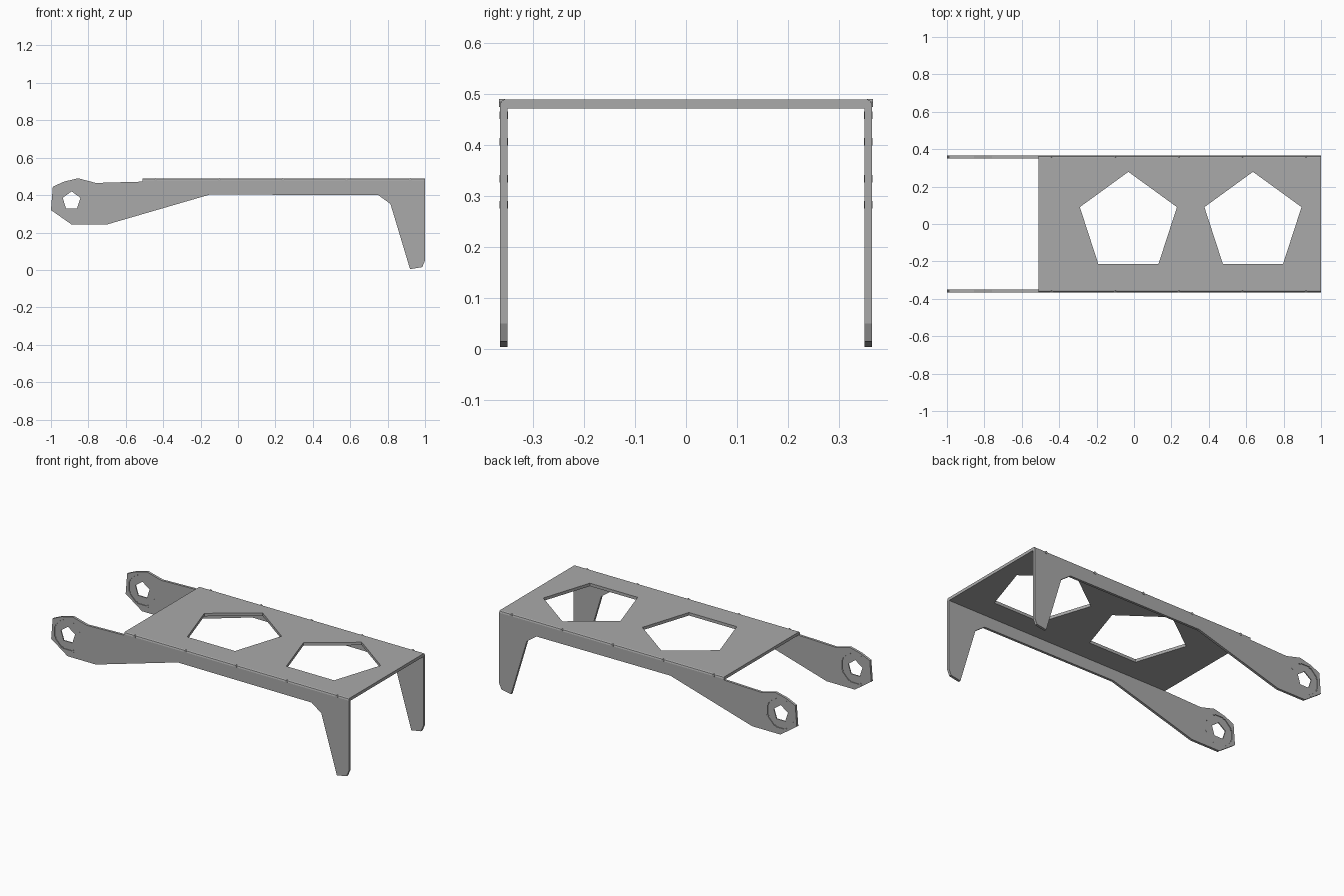
import bpy
from math import sin, cos, pi
from mathutils import Matrix

if "Cube" in bpy.data.objects:
    bpy.data.objects.remove(bpy.data.objects["Cube"], do_unlink=True)

grey = bpy.data.materials.new("plain_grey")
grey.use_nodes = True
grey.diffuse_color = (0.4, 0.4, 0.4, 1)
grey.node_tree.nodes["Principled BSDF"].inputs["Base Color"].default_value = (0.4, 0.4, 0.4, 1)

UPRIGHT = Matrix.Rotation(pi / 2, 4, "X")                       # drawn in xz, thick along y
ACROSS = Matrix(((0, 0, 1, 0), (1, 0, 0, 0), (0, 1, 0, 0), (0, 0, 0, 1)))  # drawn in yz, long in x


def ngon(x, y, radius, sides, turn=pi / 2):
    return [(x + radius * cos(turn + 2 * pi * i / sides),
             y + radius * sin(turn + 2 * pi * i / sides)) for i in range(sides)]


def plate(name, loops, thickness, location, turn=Matrix()):
    """Extrude an outline with holes, centred on its own plane."""
    curve = bpy.data.curves.new(name, "CURVE")
    curve.dimensions = "2D"
    curve.fill_mode = "BOTH"
    curve.extrude = thickness / 2
    for loop in loops:
        spline = curve.splines.new("POLY")
        spline.points.add(len(loop) - 1)
        for point, (x, y) in zip(spline.points, loop):
            point.co = (x, y, 0, 1)
        spline.use_cyclic_u = True
        spline.use_smooth = False
    drawing = bpy.data.objects.new(name + "_drawing", curve)
    bpy.context.collection.objects.link(drawing)
    bpy.context.view_layer.update()
    evaluated = drawing.evaluated_get(bpy.context.evaluated_depsgraph_get())
    mesh = bpy.data.meshes.new_from_object(evaluated)
    bpy.data.objects.remove(drawing, do_unlink=True)
    mesh.transform(Matrix.Translation(location) @ turn)
    mesh.materials.clear()
    mesh.materials.append(grey)
    for face in mesh.polygons:
        face.use_smooth = False
        face.material_index = 0
    obj = bpy.data.objects.new(name, mesh)
    bpy.context.collection.objects.link(obj)
    return obj


# Deck with two pentagonal openings
START, END = -0.51, 1.0
deck = [(START, -0.355), (END, -0.355), (END, 0.355), (START, 0.355)]
plate("deck", [deck, ngon(-0.03, 0.006, 0.273, 5), ngon(0.636, 0.006, 0.273, 5)],
      0.018, (0, 0, 0.481))

# Side outline: arm with a wide head, rail and tapering leg
side = [(-1, 0.32), (-0.99, 0.445), (-0.93, 0.472), (-0.855, 0.49), (-0.76, 0.465),
        (START, 0.472), (START, 0.478), (END, 0.478), (END, 0.05), (0.985, 0.015),
        (0.92, 0.004), (0.815, 0.353), (0.75, 0.4), (-0.15, 0.403), (-0.7, 0.243),
        (-0.89, 0.243)]
HUB = (-0.89, 0.37)
socket = ngon(*HUB, 0.095, 8, pi / 8)

for label, s in (("left", 1), ("right", -1)):
    # Side plate and the recessed web in its head
    y = s * 0.3575
    plate(label + "_side", [side, socket], 0.015, (0, y, 0), UPRIGHT)
    plate(label + "_hub_web", [socket, ngon(*HUB, 0.05, 5)], 0.006, (0, y, 0), UPRIGHT)

    # Chamfered corner joining side and deck
    corner = [(s * 0.35, 0.472), (s * 0.365, 0.478), (s * 0.362, 0.487), (s * 0.355, 0.49)]
    plate(label + "_edge", [corner], END - START, ((START + END) / 2, 0, 0), ACROSS)

    # Small rivets along the edge and around the hub
    for i in range(5):
        plate(f"{label}_edge_rivet_{i + 1}", [ngon(-0.44 + 0.34 * i, 0.482, 0.009, 5)],
              0.012, (0, s * 0.361, 0), UPRIGHT)
    for i, (x, z) in enumerate(socket):
        plate(f"{label}_hub_rivet_{i + 1}", [ngon(x, z, 0.008, 5)],
              0.016, (0, y, 0), UPRIGHT)
